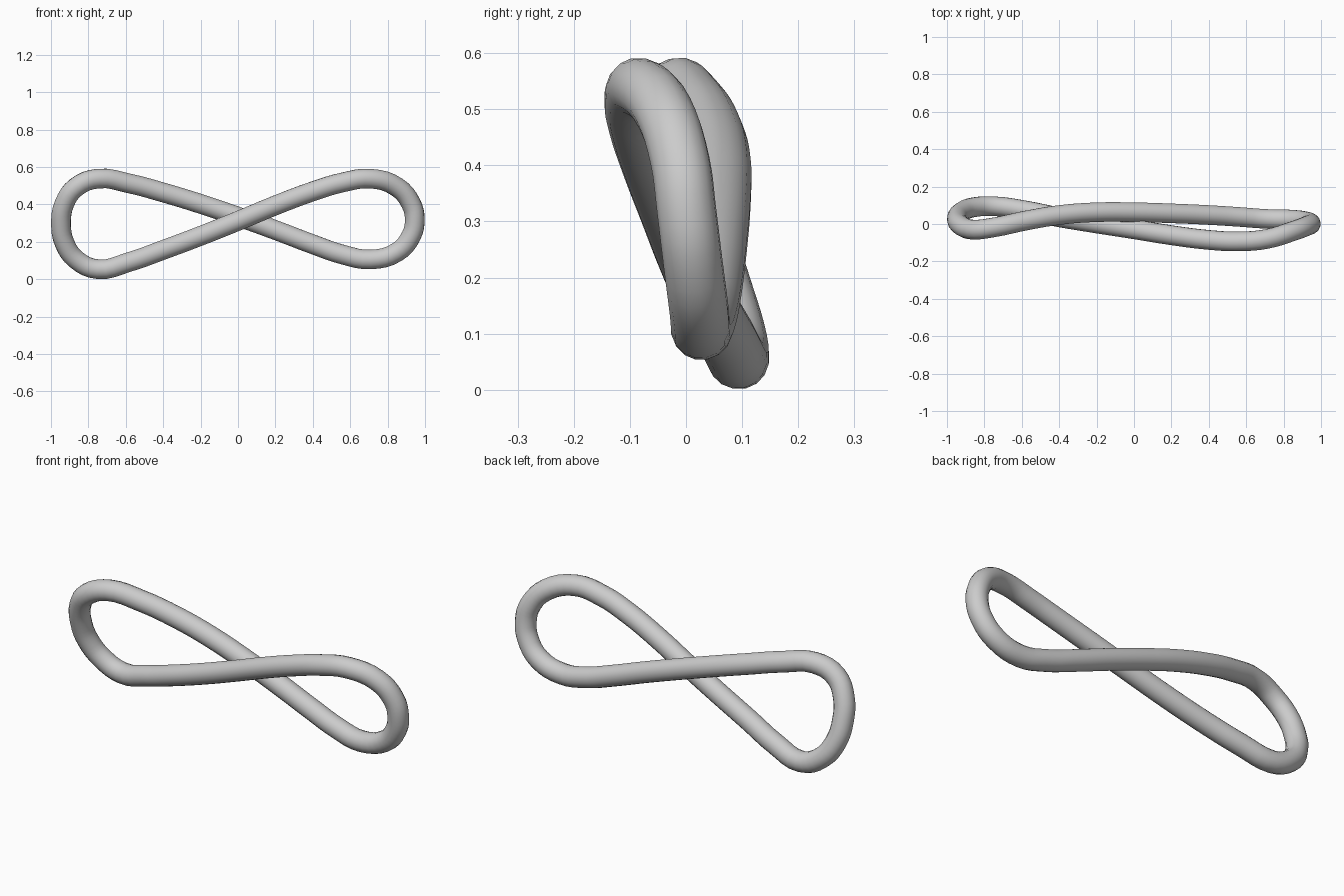
import bpy

# Centre line of the closed figure-eight loop
path = [
    # front strand, lower left to upper right
    (-0.75, 0.095, 0.054), (-0.58, 0.072, 0.093), (-0.40, 0.036, 0.157),
    (-0.20, 0.003, 0.232), (0.00, -0.028, 0.312), (0.20, -0.060, 0.395),
    (0.40, -0.085, 0.470), (0.56, -0.093, 0.518), (0.71, -0.080, 0.538),
    # right bend
    (0.85, -0.038, 0.493), (0.925, -0.010, 0.405), (0.945, 0.001, 0.320),
    (0.925, 0.012, 0.230), (0.85, 0.023, 0.145),
    # back strand, lower right to upper left
    (0.71, 0.027, 0.106), (0.56, 0.038, 0.132), (0.40, 0.048, 0.187),
    (0.20, 0.057, 0.263), (0.00, 0.063, 0.335), (-0.20, 0.063, 0.403),
    (-0.40, 0.048, 0.464), (-0.58, 0.018, 0.512), (-0.75, -0.018, 0.538),
    # left bend
    (-0.865, -0.030, 0.493), (-0.928, -0.006, 0.405), (-0.946, 0.027, 0.300),
    (-0.928, 0.060, 0.195), (-0.865, 0.088, 0.105),
]

curve = bpy.data.curves.new("infinity_loop", "CURVE")
curve.dimensions = "3D"
curve.resolution_u = 4
curve.bevel_depth = 0.053
curve.bevel_resolution = 6
spline = curve.splines.new("BEZIER")
spline.bezier_points.add(len(path) - 1)
for point, co in zip(spline.bezier_points, path):
    point.co = co
    point.handle_left_type = point.handle_right_type = "AUTO"
spline.use_cyclic_u = True

# Round tube swept along the loop
loop = bpy.data.objects.new("infinity_loop", curve)
bpy.context.collection.objects.link(loop)
bpy.context.view_layer.objects.active = loop
loop.select_set(True)
bpy.ops.object.convert(target="MESH")
bpy.ops.object.shade_smooth()
